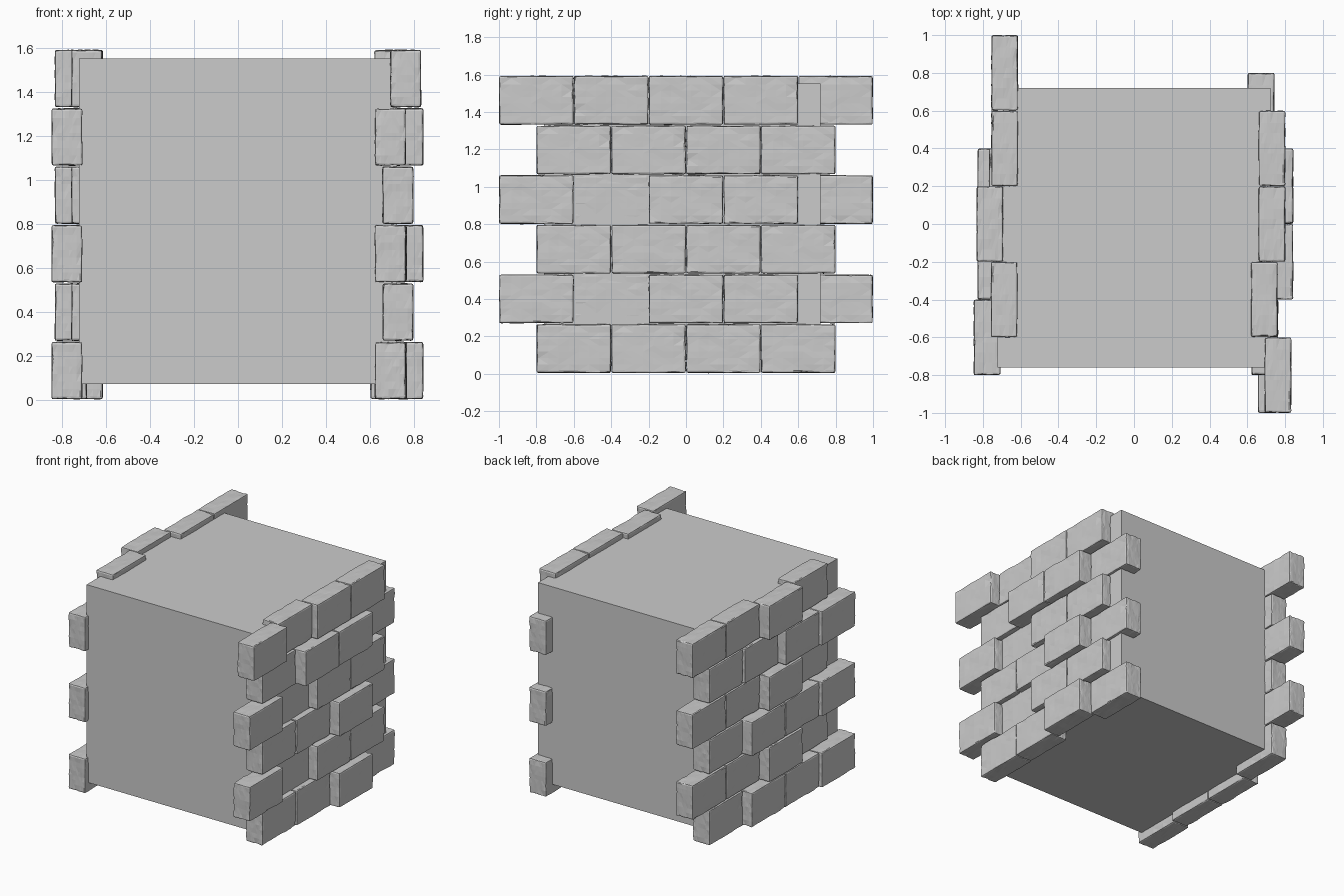
import bpy, bmesh, random
from mathutils import Vector, noise

if "Cube" in bpy.data.objects:
    bpy.data.objects.remove(bpy.data.objects["Cube"])

random.seed(4)
T, L, H = 0.145, 0.402, 0.264      # brick thickness, length, height
PITCH = 0.2655


def add_object(name, mesh, loc=(0, 0, 0), turn=0.0):
    ob = bpy.data.objects.new(name, mesh)
    ob.location = loc
    ob.rotation_euler.z = turn
    bpy.context.collection.objects.link(ob)
    return ob


def box_bmesh(size):
    bm = bmesh.new()
    bmesh.ops.create_cube(bm, size=1)
    bmesh.ops.scale(bm, vec=size, verts=bm.verts)
    return bm


def rough_brick(seed):
    """Hewn brick: bevelled box, subdivided, with uneven worn surface."""
    bm = box_bmesh((T, L, H))
    bmesh.ops.bevel(bm, geom=bm.edges[:], offset=0.013, segments=2,
                    profile=0.6, affect='EDGES')
    long_edges = [e for e in bm.edges if e.calc_length() > 0.05]
    bmesh.ops.subdivide_edges(bm, edges=long_edges, cuts=6, use_grid_fill=True)
    half = Vector((T / 2, L / 2, H / 2))
    shift = Vector((seed * 7.3, seed * 3.1, seed * 5.7))
    bm.normal_update()
    moves = []
    for v in bm.verts:
        near = sum(1 for i in range(3) if half[i] - abs(v.co[i]) < 0.015)
        broad = noise.noise(v.co * 9 + shift)
        fine = noise.noise(v.co * 38 + shift)
        depth = 0.003 + 0.003 * broad + 0.002 * fine
        if near > 1:                       # chipped corners and edges
            depth += 0.005 * max(0, fine)
        moves.append(v.normal * -depth)
    for v, m in zip(bm.verts, moves):
        v.co += m
    bmesh.ops.triangulate(bm, faces=bm.faces[:])
    mesh = bpy.data.meshes.new("rough_brick")
    bm.to_mesh(mesh)
    bm.free()
    return mesh


# Plain core block
bm = box_bmesh((1.445, 1.48, 1.48))
core_mesh = bpy.data.meshes.new("core_block")
bm.to_mesh(core_mesh)
bm.free()
add_object("core_block", core_mesh, (0, -0.02, 0.813))

bricks = [rough_brick(s) for s in range(1, 6)]

# Outer face distance of each brick, front to back, one list per course
right_courses = [
    (0.765, 0.77, 0.845, 0.745),
    (0.80, 0.726, 0.80, 0.80),
    (0.765, 0.77, 0.845, 0.745),
    (0.80, 0.726, 0.80, 0.80),
    (0.765, 0.845, 0.845, 0.745),
    (0.835, 0.762, 0.803, 0.803),
]
left_even = (0.76, 0.835, 0.757, 0.757)
left_courses = [
    (0.85, 0.83, 0.83, 0.757),
    left_even,
    (0.85, 0.83, 0.83, 0.757),
    left_even,
    (0.85, 0.83, 0.77, 0.757),
    left_even,
]

# Staggered brick courses on both side walls
for side, sign, courses in (("right", 1, right_courses), ("left", -1, left_courses)):
    for row, faces in enumerate(courses):
        start = -0.6 if row % 2 == 0 else -0.6 - 0.2 * sign
        for i, outer in enumerate(faces):
            loc = (sign * (outer - T / 2), start + 0.4 * i, 0.135 + PITCH * row)
            turn = 0.0 if sign > 0 else 3.14159265
            add_object(f"{side}_brick_row{row + 1}_{i + 1}",
                       random.choice(bricks), loc, turn)
